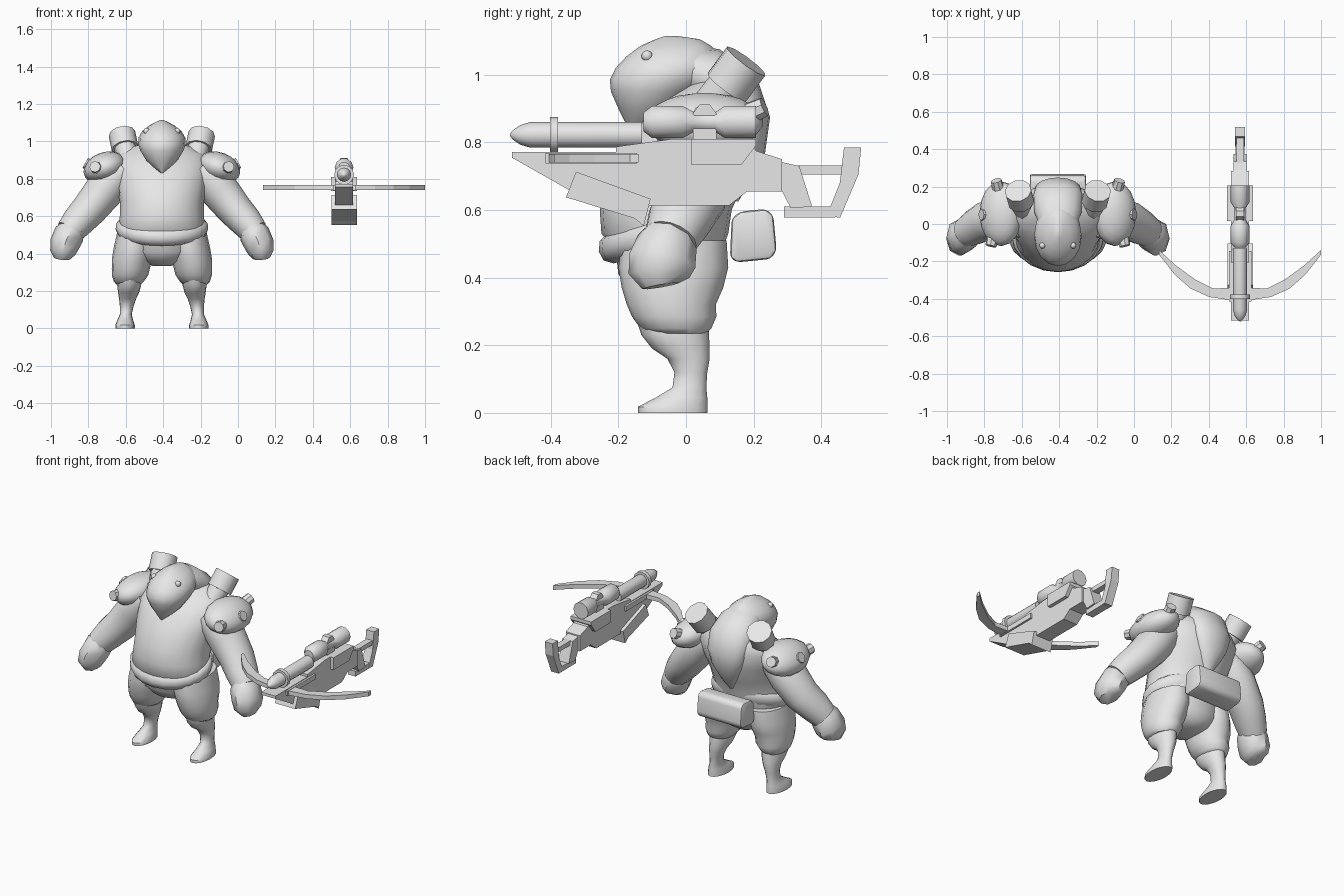
import bpy, bmesh, math
from mathutils import Vector

CX = -0.407   # figure centre line
BX = 0.567    # crossbow centre line

grey = bpy.data.materials.new("plain_grey")
grey.diffuse_color = (0.8, 0.8, 0.8, 1)


def finish(name, bm, smooth=None):
    bmesh.ops.recalc_face_normals(bm, faces=bm.faces)
    me = bpy.data.meshes.new(name)
    bm.to_mesh(me)
    bm.free()
    me.materials.append(grey)
    ob = bpy.data.objects.new(name, me)
    bpy.context.collection.objects.link(ob)
    if smooth:
        bpy.ops.object.select_all(action='DESELECT')
        ob.select_set(True)
        bpy.context.view_layer.objects.active = ob
        bpy.ops.object.shade_smooth_by_angle(angle=math.radians(smooth))
    return ob


def loft(name, secs, axis=None, n=16, smooth=50):
    """Skin ellipses (x, y, z, ru, rv); the axis follows the path unless given."""
    bm = bmesh.new()
    cs = [Vector(s[:3]) for s in secs]
    rings = []
    for i, s in enumerate(secs):
        t = Vector(axis) if axis else cs[min(i + 1, len(cs) - 1)] - cs[max(i - 1, 0)]
        t.normalize()
        side = Vector((0, 0, 1)) if abs(t.y) > .99 else Vector((0, 1, 0))
        u = side.cross(t).normalized()
        v = t.cross(u)
        rings.append([bm.verts.new(cs[i] + u * s[3] * math.cos(a) + v * s[4] * math.sin(a))
                      for a in (2 * math.pi * k / n for k in range(n))])
    for a, b in zip(rings, rings[1:]):
        for k in range(n):
            bm.faces.new((a[k], a[(k + 1) % n], b[(k + 1) % n], b[k]))
    bm.faces.new(rings[0])
    bm.faces.new(rings[-1])
    return finish(name, bm, smooth)


def stack(name, rows, dx=0.0, axis=(0, 0, 1), n=16):
    """Horizontal sections given as (z, y_front, y_back, half_width[, x shift])."""
    return loft(name, [(CX + dx + (r[4] if len(r) > 4 else 0), (r[1] + r[2]) / 2, r[0],
                        r[3], (r[2] - r[1]) / 2) for r in rows], axis, n)


def tube(name, a, b, r, r2=None, n=12, smooth=40):
    return loft(name, [(*a, r, r), (*b, r2 or r, r2 or r)], None, n, smooth)


def ball(name, c, radii, seg=16, tilt=0.0):
    bm = bmesh.new()
    bmesh.ops.create_uvsphere(bm, u_segments=seg, v_segments=seg // 2 + 1, radius=1)
    for v in bm.verts:
        p = Vector([v.co[i] * radii[i] for i in range(3)])
        x, z = p.x, p.z
        p.x = x * math.cos(tilt) + z * math.sin(tilt)
        p.z = z * math.cos(tilt) - x * math.sin(tilt)
        v.co = p + Vector(c)
    return finish(name, bm, 50)


def plate(name, pts, half, x=BX, bevel=0.0):
    """Side profile of (y, z) points, extruded across x."""
    bm = bmesh.new()
    a = [bm.verts.new((x - half, *p)) for p in pts]
    b = [bm.verts.new((x + half, *p)) for p in pts]
    bm.faces.new(a)
    bm.faces.new(b)
    for i in range(len(pts)):
        j = (i + 1) % len(pts)
        bm.faces.new((a[i], a[j], b[j], b[i]))
    if bevel:
        bmesh.ops.bevel(bm, geom=bm.edges[:], offset=bevel, segments=2,
                        profile=0.5, affect='EDGES')
    return finish(name, bm, 40 if bevel else None)


# ---- Figure: torso, waist and hips
stack("torso", [(.49, -.22, .11, .22), (.53, -.25, .125, .232), (.60, -.255, .135, .225),
                (.68, -.24, .17, .225), (.78, -.195, .205, .245), (.87, -.125, .215, .26),
                (.93, -.06, .195, .23), (.975, .01, .165, .15), (.995, .05, .13, .06)], n=20)
stack("waist_roll", [(.485, -.22, .11, .2), (.5, -.25, .13, .235), (.53, -.265, .138, .247),
                     (.56, -.262, .136, .245), (.578, -.24, .125, .225)],
      axis=(0, -.27, 1), n=20)
stack("hips", [(.335, -.1, .05, .05), (.36, -.16, .09, .13), (.41, -.2, .115, .2),
               (.54, -.215, .12, .235)])

# Head with drooping pointed face
stack("head", [(.83, -.162, -.13, .006), (.86, -.18, -.07, .042), (.90, -.2, -.02, .085),
               (.95, -.222, .04, .115), (.985, -.225, .09, .127), (1.02, -.208, .11, .125),
               (1.055, -.175, .1, .105), (1.085, -.135, .075, .068), (1.105, -.09, .04, .03),
               (1.115, -.06, -.03, .008)], n=16)
# Hood tail running down the back
loft("hood_tail", [(CX, -.03, 1.03, .09, .06), (CX, .06, 1.0, .125, .085),
                   (CX, .145, .94, .135, .085), (CX, .185, .86, .125, .065),
                   (CX, .18, .78, .1, .055), (CX, .155, .70, .06, .04),
                   (CX, .135, .63, .015, .02)])
# Rolled pouch on the back
plate("back_pouch", [(.13, .46), (.15, .445), (.25, .455), (.268, .48), (.258, .585),
                     (.235, .603), (.16, .595), (.135, .575)], .15, CX, .012)

for s, side in ((-1, "left"), (1, "right")):
    def P(d, y, z):
        return (CX + s * d, y, z)

    ball(side + "_eye", P(.082, -.115, 1.055), (.017, .017, .017), 10)
    # Short trousers and lower leg with knee guard and foot
    stack(side + "_trouser_leg", [(.235, -.1, .06, .065, s * .178), (.25, -.135, .075, .08, s * .177),
          (.285, -.16, .09, .097, s * .17), (.32, -.175, .088, .102, s * .166),
          (.37, -.19, .11, .108, s * .16), (.43, -.2, .125, .11, s * .148),
          (.51, -.19, .12, .1, s * .14)])
    stack(side + "_leg", [(0, -.142, .064, .052, s * .197), (.018, -.142, .064, .052, s * .197),
          (.045, -.09, .063, .042, s * .196), (.075, -.04, .06, .032, s * .193),
          (.12, -.034, .063, .037, s * .188), (.16, -.055, .07, .046, s * .183),
          (.19, -.1, .07, .056, s * .178), (.23, -.132, .068, .064, s * .175),
          (.262, -.142, .066, .062, s * .173), (.275, -.12, .05, .045, s * .173)])
    # Arm and fist
    loft(side + "_arm", [(*P(.2, .03, .85), .08, .1), (*P(.25, .03, .81), .1, .115),
         (*P(.31, .03, .735), .105, .115), (*P(.39, .015, .635), .095, .105),
         (*P(.45, -.02, .57), .087, .095), (*P(.495, -.045, .515), .075, .08)])
    loft(side + "_fist", [(*P(.475, -.04, .54), .065, .07), (*P(.495, -.055, .505), .082, .09),
         (*P(.52, -.07, .45), .08, .1), (*P(.53, -.08, .405), .068, .09),
         (*P(.533, -.075, .375), .045, .055)], n=8)
    # Shoulder guard with three studs
    ball(side + "_shoulder_guard", P(.305, .055, .86), (.118, .175, .082), 16, s * .35)
    for a, b in (((.345, -.06, .855), (.358, -.118, .865)), ((.365, .05, .86), (.41, .05, .885)),
                 ((.315, .175, .88), (.33, .232, .905))):
        tube(side + "_shoulder_stud", P(*a), P(*b), .034, .03, 8)
    # Canister behind the shoulder
    tube(side + "_canister", P(.165, .03, .85), P(.2, .13, .98), .058)
    tube(side + "_canister_cap", P(.197, .12, .962), P(.213, .178, 1.04), .072, n=10)

# ---- Crossbow
plate("bow_body", [(-.515, .772), (-.515, .755), (-.33, .65), (-.11, .613), (.127, .613),
                   (.18, .654), (.284, .654), (.284, .75), (.207, .775), (.195, .8),
                   (.024, .81), (-.04, .81), (-.207, .787), (-.207, .772)], .048)
plate("fore_grip", [(-.325, .713), (-.105, .633), (-.125, .553), (-.152, .575),
                    (-.33, .63), (-.355, .637)], .068)
plate("receiver_block", [(.015, .81), (.207, .81), (.207, .79), (.165, .735), (.015, .735)], .07)
plate("barrel_cradle", [(-.415, .768), (-.145, .768), (-.145, .738), (-.415, .738)], .06)
plate("rear_strut", [(.205, .775), (.29, .74), (.335, .73), (.373, .61), (.31, .605),
                     (.284, .655)], .035)
plate("upper_stock_bar", [(.33, .732), (.467, .732), (.467, .705), (.338, .705)], .02)
plate("lower_stock_bar", [(.29, .61), (.46, .61), (.44, .578), (.29, .578)], .025)
plate("butt_plate", [(.467, .784), (.518, .784), (.51, .705), (.456, .578), (.415, .58),
                     (.455, .68)], .026)

# Bolt tube with rounded nose and clamp
loft("bolt_tube", [(BX, y, .822, r, r) for y, r in
                   ((-.13, .038), (-.46, .038), (-.49, .029), (-.512, .014), (-.52, .004))],
     (0, -1, 0), 12)
tube("tube_clamp", (BX, -.378, .822), (BX, -.402, .822), .053)

# Sight with a narrow waist, plus its bracket
loft("sight", [(BX, y, .86, r, r) for y, r in
               ((-.125, .03), (-.1, .05), (-.01, .05), (.025, .03), (.085, .03), (.115, .05),
                (.207, .05))], (0, 1, 0), 10, 40)
plate("sight_bracket", [(.02, .8), (.02, .885), (.04, .912), (.07, .912), (.09, .885),
                        (.09, .8)], .022)

# Curved limbs of the bow
outer = [(0, -.405), (.065, -.405), (.165, -.39), (.265, -.345), (.35, -.27), (.432, -.165)]
inner = [(.432, -.14), (.345, -.22), (.235, -.3), (.145, -.345), (.065, -.342), (0, -.342)]
for s, side in ((-1, "left"), (1, "right")):
    bm = bmesh.new()
    lo = [[bm.verts.new((BX + s * x, y, z)) for x, y in outer + inner] for z in (.74, .766)]
    n = len(outer)
    m = len(lo[0])
    for ring in lo:
        for i in range(n - 1):
            bm.faces.new((ring[i], ring[i + 1], ring[m - 2 - i], ring[m - 1 - i]))
    for i in range(m - 1):
        bm.faces.new((lo[0][i], lo[0][i + 1], lo[1][i + 1], lo[1][i]))
    finish(side + "_bow_limb", bm)
